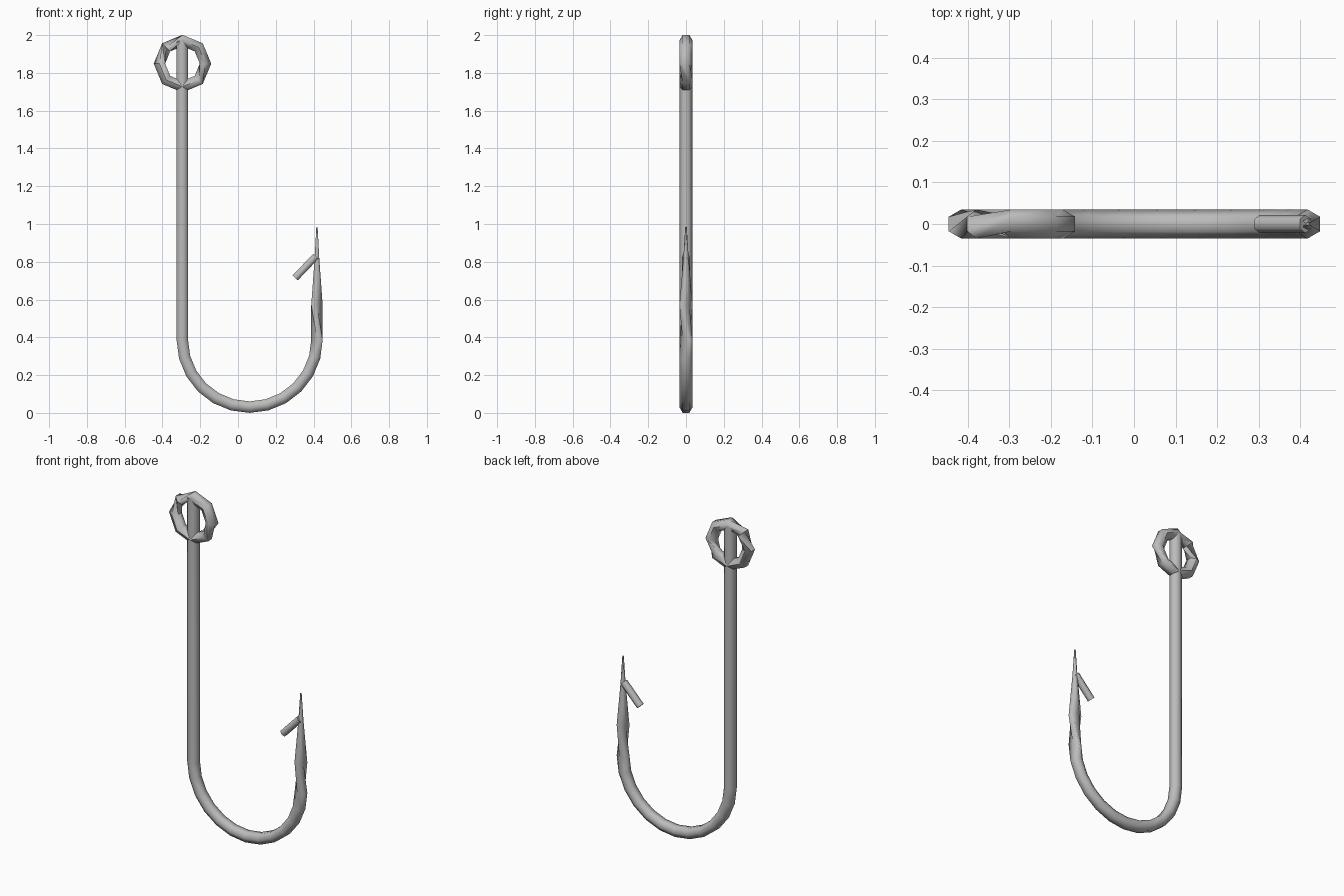
import bpy, math
from mathutils import Vector

if "Cube" in bpy.data.objects:
    bpy.data.objects.remove(bpy.data.objects["Cube"])

steel = bpy.data.materials.new("steel grey")
steel.diffuse_color = (0.5, 0.5, 0.5, 1)
steel.use_nodes = True
steel.node_tree.nodes["Principled BSDF"].inputs["Base Color"].default_value = steel.diffuse_color
SIDES = 6
Y = Vector((0, 1, 0))


def tube(name, path, radii, twists=None, closed=False):
    """Hexagonal tube along (x, z) points; twists = {span: sides turned}."""
    twists = twists or {}
    pts = [Vector((x, 0, z)) for x, z in path]
    n = len(pts)
    verts, faces = [], []
    for i, p in enumerate(pts):
        a = pts[(i - 1) % n] if closed or i > 0 else p
        b = pts[(i + 1) % n] if closed or i < n - 1 else p
        side = (b - a).normalized().cross(Y)
        for k in range(SIDES):
            t = math.pi / 2 + math.tau * k / SIDES
            verts.append(p + radii[i] * (math.cos(t) * side + math.sin(t) * Y))
    for i in range(n if closed else n - 1):
        j, s = (i + 1) % n, twists.get(i, 0)
        for k in range(SIDES):
            k2 = (k + 1) % SIDES
            faces.append((i * SIDES + k, i * SIDES + k2,
                          j * SIDES + (k2 + s) % SIDES, j * SIDES + (k + s) % SIDES))
    if not closed:
        faces.append(tuple(reversed(range(SIDES))))
        faces.append(tuple(range((n - 1) * SIDES, n * SIDES)))
    me = bpy.data.meshes.new(name)
    me.from_pydata(verts, [], faces)
    me.materials.append(steel)
    ob = bpy.data.objects.new(name, me)
    bpy.context.collection.objects.link(ob)
    bpy.ops.object.select_all(action='DESELECT')
    ob.select_set(True)
    bpy.context.view_layer.objects.active = ob
    bpy.ops.object.mode_set(mode='EDIT')
    bpy.ops.mesh.select_all(action='SELECT')
    bpy.ops.mesh.normals_make_consistent(inside=False)
    bpy.ops.object.mode_set(mode='OBJECT')
    bpy.ops.object.shade_smooth_by_angle(angle=math.radians(62))
    return ob


R = 0.035
CX, CZ, BEND = 0.0615, 0.387, 0.3565

# Shank, round bend, twisted neck and tapering point in one sweep
path = [(CX - BEND, 1.97)]
for i in range(13):
    a = math.pi + math.pi * i / 12
    path.append((CX + BEND * math.cos(a), CZ + BEND * math.sin(a)))
tip_x = CX + BEND
path += [(tip_x, 0.57), (tip_x, 0.82), (tip_x, 0.985)]
tube("hook_body", path, [R] * 15 + [0.014, 0.004], {13: 2})

# Eye ring with wrung segments
ring = [(-0.294 + 0.122 * math.cos(math.tau * i / 8),
         1.849 + 0.122 * math.sin(math.tau * i / 8)) for i in range(8)]
tube("eye_ring", ring, [R] * 8, {2: 1, 3: 2, 7: 1}, closed=True)

# Barb slanting back from the point
tube("barb", [(0.413, 0.83), (0.303, 0.715)], [0.022, 0.022])
